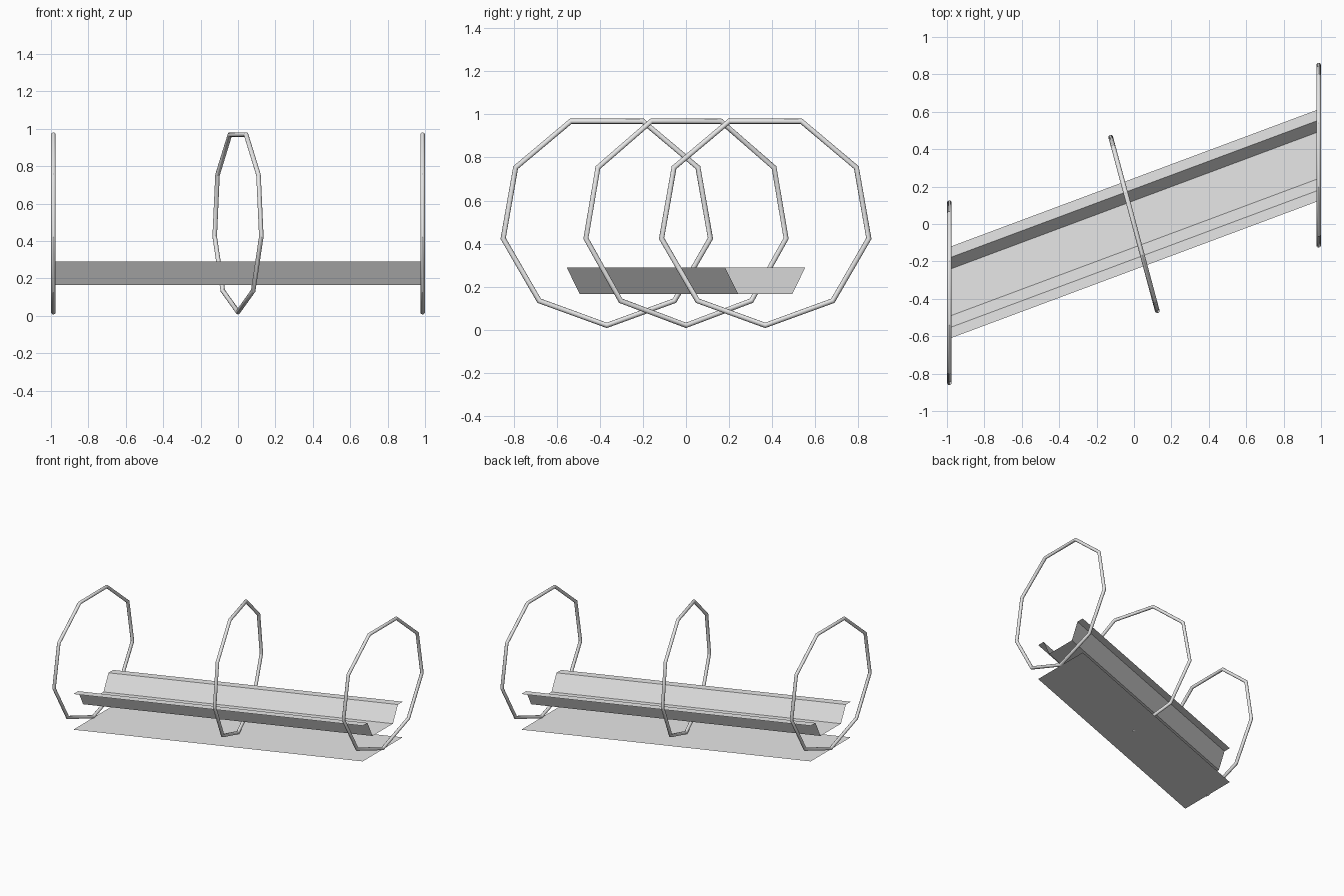
import bpy
import bmesh
from math import radians

if "Cube" in bpy.data.objects:
    bpy.data.objects.remove(bpy.data.objects["Cube"], do_unlink=True)

HALF = 0.987    # half length along x
SHEAR = 0.368   # y offset of each end

grey = bpy.data.materials.new("light_grey")
grey.use_nodes = True
grey.diffuse_color = (0.8, 0.8, 0.8, 1)
grey.node_tree.nodes["Principled BSDF"].inputs["Base Color"].default_value = (0.8, 0.8, 0.8, 1)


def sheet(name, profile):
    """Thin sheet: a y-z profile swept between the two offset ends."""
    bm = bmesh.new()
    left = [bm.verts.new((HALF, SHEAR + y, z)) for y, z in profile]
    right = [bm.verts.new((-HALF, -SHEAR + y, z)) for y, z in profile]
    for i in range(len(profile) - 1):
        bm.faces.new((right[i], left[i], left[i + 1], right[i + 1]))
    mesh = bpy.data.meshes.new(name)
    bm.to_mesh(mesh)
    bm.free()
    mesh.materials.append(grey)
    bpy.context.collection.objects.link(bpy.data.objects.new(name, mesh))


def hoop(name, side, turn):
    """Nine-sided upright ring of round tube, one corner pointing down."""
    bpy.ops.mesh.primitive_torus_add(
        major_segments=9, minor_segments=12, major_radius=0.489, minor_radius=0.0125,
        location=(side * HALF, side * SHEAR, 0.509),
        rotation=(0, radians(90), radians(turn)))
    ob = bpy.context.object
    ob.name = name
    ob.data.materials.append(grey)
    bpy.ops.object.shade_smooth_by_angle(angle=radians(35))


# Flat base plate and flanged trough above it
sheet("base_plate", [(-0.245, 0.013), (0.245, 0.013)])
half = [(0.125, 0.165), (0.187, 0.29), (0.245, 0.29)]
sheet("trough", [(-y, z) for y, z in reversed(half)] + half)

# Hoops at both ends and in the middle
hoop("right_hoop", -1, 0)
hoop("middle_hoop", 0, 15)
hoop("left_hoop", 1, 0)
